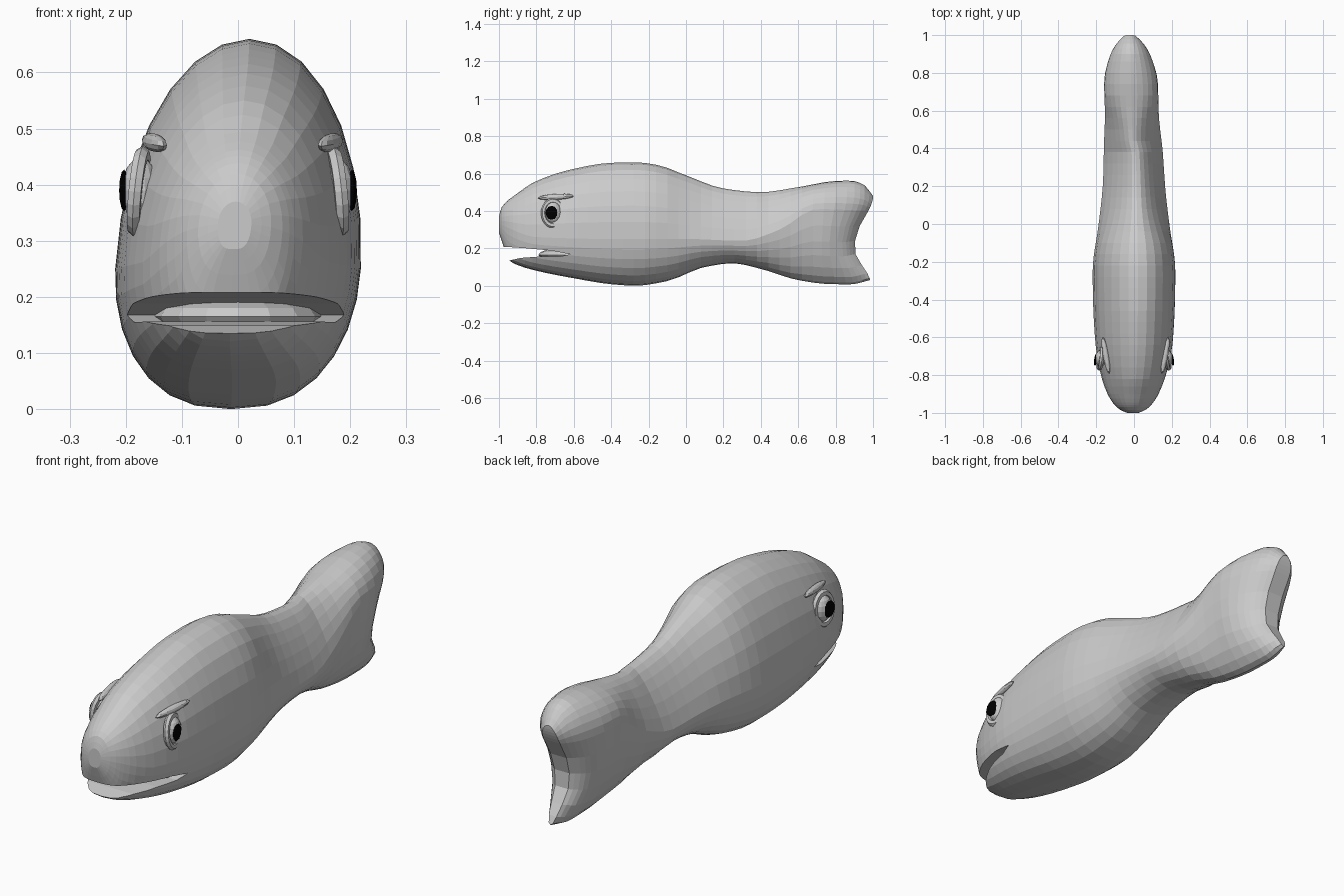
import bpy, bmesh, math

if "Cube" in bpy.data.objects:
    bpy.data.objects.remove(bpy.data.objects["Cube"])

SEG = 28


def curve(*pts):
    """Monotone cubic curve through (y, value) points."""
    d = [(b[1] - a[1]) / (b[0] - a[0]) for a, b in zip(pts, pts[1:])]
    m = [d[0]]
    for a, b in zip(d, d[1:]):
        m.append(2 * a * b / (a + b) if a * b > 0 else 0)
    m.append(d[-1])

    def f(y):
        y = min(max(y, pts[0][0]), pts[-1][0])
        i = 0
        while i < len(pts) - 2 and y > pts[i + 1][0]:
            i += 1
        (x0, v0), (x1, v1) = pts[i], pts[i + 1]
        h = x1 - x0
        t = (y - x0) / h
        return (v0 * (2*t**3 - 3*t*t + 1) + m[i] * h * (t**3 - 2*t*t + t)
                + v1 * (3*t*t - 2*t**3) + m[i + 1] * h * (t**3 - t*t))
    return f


# body outlines along y
top = curve((-1, .37), (-.985, .42), (-.9, .495), (-.8, .56), (-.6, .625), (-.4, .657),
            (-.27, .66), (-.15, .645), (0, .59), (.2, .52), (.4, .50), (.6, .527),
            (.8, .56), (.88, .562), (.95, .54), (1, .48))
bottom = curve((-1, .285), (-.975, .21), (-.945, .135), (-.9, .11), (-.8, .08), (-.6, .04),
               (-.4, .008), (-.27, 0), (-.1, .025), (.1, .10), (.25, .12), (.4, .09),
               (.6, .03), (.75, .01), (.88, .007), (1, .03))
width = curve((-1, .03), (-.985, .065), (-.96, .095), (-.9, .135), (-.8, .172), (-.7, .195),
              (-.6, .207), (-.4, .217), (-.25, .219), (0, .187), (.2, .165), (.4, .155),
              (.6, .142), (.75, .143), (.85, .125), (.93, .095), (.98, .06), (1, .04))
widest = curve((-1, .33), (-.8, .26), (-.4, .25), (0, .25), (.3, .24), (.5, .30), (.7, .41), (1, .40))
neck = curve((-1, 0), (-.15, 0), (.1, .35), (.4, .42), (.7, 0), (1, 0))
lower_pow = curve((-1, .6), (-.6, .65), (-.2, .85), (.4, 1), (.8, 1.1), (1, .9))
shift = curve((-1, -.01), (-.6, 0), (.2, 0), (.6, -.012), (1, -.022))
tail_end = curve((0, .99), (.03, .985), (.2, .9), (.27, .91), (.48, 1), (.6, 1))


def new_object(name, bm):
    bmesh.ops.recalc_face_normals(bm, faces=bm.faces)
    me = bpy.data.meshes.new(name)
    bm.to_mesh(me)
    bm.free()
    ob = bpy.data.objects.new(name, me)
    bpy.context.collection.objects.link(ob)
    return ob


def ring(bm, y):
    verts = []
    zm = widest(y)
    for i in range(SEG):
        t = 2 * math.pi * i / SEG
        s, c = math.sin(t), math.cos(t)
        if c > 0:   # upper half, pinched towards the back where the neck is
            x = s * (1 - neck(y) * c)
            z = zm + c * (top(y) - zm)
        else:
            x = math.copysign(abs(s) ** lower_pow(y), s) if abs(s) > 1e-6 else 0
            z = zm + c * (zm - bottom(y))
        lean = .05 * (z - .25) if y < .4 else 0   # the back leans slightly to one side
        yy = y
        if y > .7:  # shear the last rings into the forked tail edge
            yy = .7 + (y - .7) * (tail_end(z) - .7) / .3
        verts.append(bm.verts.new((x * width(y) + shift(y) + lean, yy, z)))
    return verts


# body: lofted rings with strip caps
bm = bmesh.new()
ys = [-1, -.993, -.985, -.97, -.957, -.945, -.925, -.9, -.86]
ys += [-.82 + .06 * i for i in range(29)] + [.9, .93, .955, .98, 1]
rings = [ring(bm, y) for y in ys]
for a, b in zip(rings, rings[1:]):
    for i in range(SEG):
        j = (i + 1) % SEG
        bm.faces.new((a[i], a[j], b[j], b[i]))
for r in (rings[0], rings[-1]):
    bm.faces.new((r[0], r[1], r[-1]))
    for i in range(1, SEG // 2 - 1):
        bm.faces.new((r[i], r[i + 1], r[SEG - i - 1], r[SEG - i]))
    h = SEG // 2
    bm.faces.new((r[h - 1], r[h], r[h + 1]))
body = new_object("fish_body", bm)

# mouth opening cut across the head
bm = bmesh.new()
outline = [(-1.1, .215), (-.95, .207), (-.85, .2), (-.72, .188), (-.62, .168),
           (-.68, .155), (-.78, .156), (-.88, .149), (-.945, .135), (-1.1, .13)]
left = [bm.verts.new((-.4, y, z)) for y, z in outline]
right = [bm.verts.new((.4, y, z)) for y, z in outline]
bm.faces.new(left)
bm.faces.new(right[::-1])
for i in range(len(outline)):
    j = (i + 1) % len(outline)
    bm.faces.new((left[i], right[i], right[j], left[j]))
cutter = new_object("mouth_cutter", bm)
cutter.hide_render = True
mod = body.modifiers.new("mouth", 'BOOLEAN')
mod.operation = 'DIFFERENCE'
mod.solver = 'EXACT'
mod.object = cutter
bpy.context.view_layer.objects.active = body
bpy.ops.object.modifier_apply(modifier=mod.name)
bpy.data.objects.remove(cutter)


def ellipsoid(name, loc, size, rot=(0, 0, 0), segs=16):
    bpy.ops.mesh.primitive_uv_sphere_add(segments=segs, ring_count=segs // 2,
                                         location=loc, rotation=rot)
    ob = bpy.context.object
    ob.name = name
    ob.scale = size
    return ob


# back of the mouth
ellipsoid("mouth_inside", (0, -.62, .165), (.15, .17, .04))

black = bpy.data.materials.new("black")
black.diffuse_color = (0, 0, 0, 1)
black.use_nodes = True
black.node_tree.nodes["Principled BSDF"].inputs["Base Color"].default_value = black.diffuse_color

# eyes with rim, brow and pupil on both sides
for side, s in (("left", -1), ("right", 1)):
    turn = (0, 0, s * .12)
    ellipsoid(side + "_eyeball", (s * .174, -.71, .39), (.034, .045, .058), turn)
    pupil = ellipsoid(side + "_pupil", (s * .203, -.718, .39), (.008, .033, .037), turn, 12)
    pupil.data.materials.append(black)
    bpy.ops.mesh.primitive_torus_add(major_segments=20, minor_segments=6, major_radius=.055,
                                     minor_radius=.013, location=(s * .177, -.712, .388),
                                     rotation=(0, math.pi / 2 - s * .1, s * .12))
    rim = bpy.context.object
    rim.name = side + "_eye_rim"
    rim.scale = (1.2, .95, 1)
    ellipsoid(side + "_brow", (s * .157 + .008, -.695, .475), (.016, .1, .016),
              (.06, 0, -s * .17), 12)
